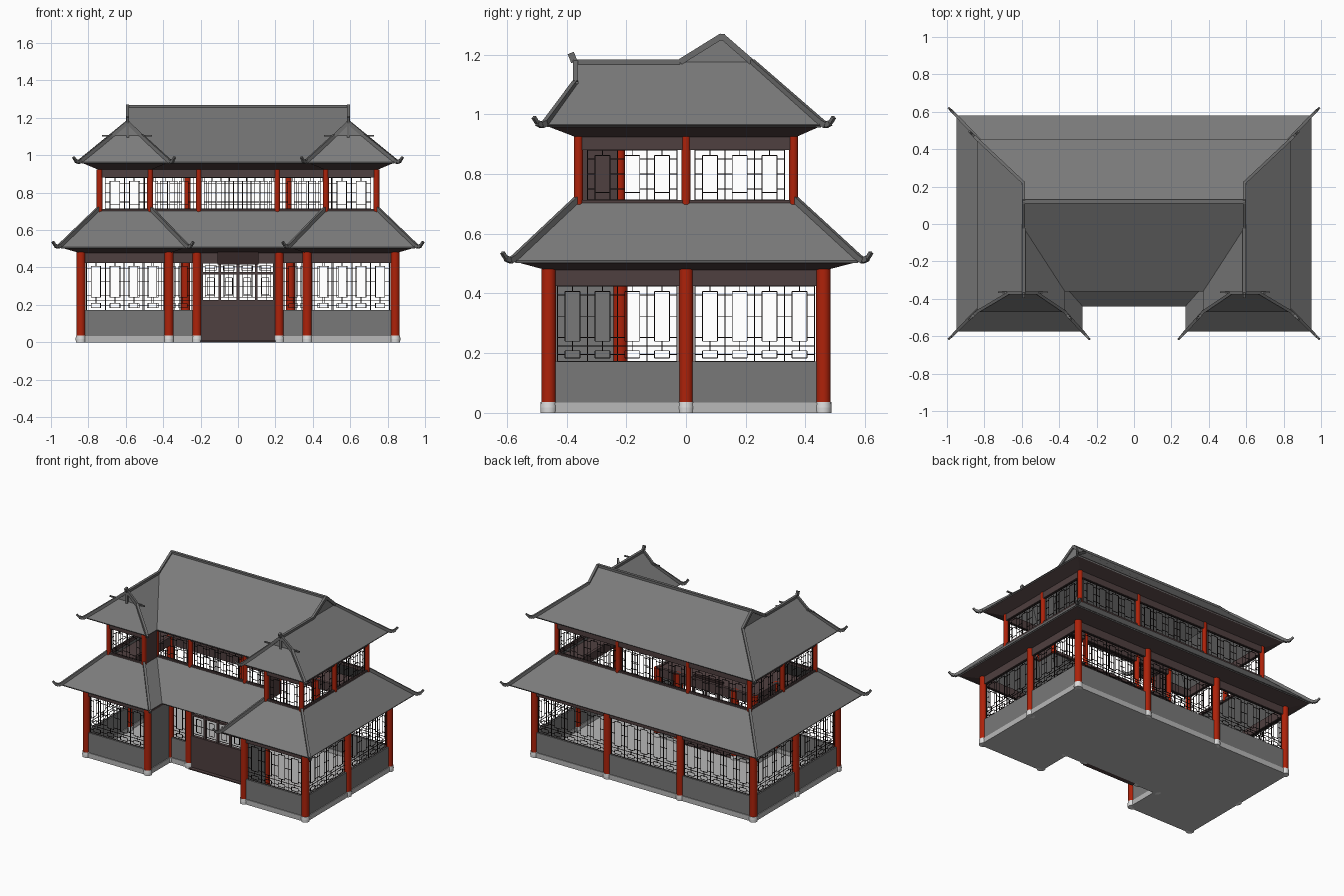
import bpy
import bmesh
from mathutils import Vector

default_cube = bpy.data.objects.get("Cube")
if default_cube:
    bpy.data.objects.remove(default_cube, do_unlink=True)


def material(name, red, green, blue):
    mat = bpy.data.materials.new(name)
    mat.use_nodes = True
    mat.diffuse_color = (red, green, blue, 1)
    mat.node_tree.nodes["Principled BSDF"].inputs["Base Color"].default_value = (red, green, blue, 1)
    return mat


tile_grey = material("tile grey", .2, .2, .2)
ridge_grey = material("ridge grey", .15, .15, .15)
wall_grey = material("wall grey", .19, .19, .19)
pale_stone = material("pale stone", .48, .48, .48)
white_stone = material("white stone", .72, .72, .72)
lacquer_red = material("lacquer red", .42, .016, .003)
dark_wood = material("dark wood", .078, .05, .05)
plaque_brown = material("plaque brown", .035, .02, .02)
lattice_black = material("lattice black", .014, .01, .01)

parts = {}


def mesh_of(part, mat):
    """Return the growing mesh of a named part."""
    if part not in parts:
        parts[part] = (bmesh.new(), mat)
    return parts[part][0]


def beam(part, mat, start, end, width, height):
    """Add a box running from start to end."""
    bm = mesh_of(part, mat)
    start, end = Vector(start), Vector(end)
    axis = (end - start).normalized()
    up = Vector((0, 1, 0)) if abs(axis.z) > .95 else Vector((0, 0, 1))
    side = axis.cross(up).normalized() * width / 2
    rise = side.cross(axis).normalized() * height / 2
    rings = [[bm.verts.new(p + side * a + rise * b) for a, b in ((-1, -1), (1, -1), (1, 1), (-1, 1))]
             for p in (start, end)]
    bm.faces.new(rings[0][::-1])
    bm.faces.new(rings[1])
    for i in range(4):
        j = (i + 1) % 4
        bm.faces.new((rings[0][i], rings[0][j], rings[1][j], rings[1][i]))


def chain(part, mat, points, width, height):
    """Add mirrored beams following a path."""
    for s in (1, -1):
        for a, b in zip(points, points[1:]):
            beam(part, mat, (a[0] * s, a[1], a[2]), (b[0] * s, b[1], b[2]), width, height)


def sheet(part, mat, points, facing):
    """Add a flat panel and its mirror image, turned to a chosen side."""
    bm = mesh_of(part, mat)
    for s in (1, -1):
        face = bm.faces.new([bm.verts.new((x * s, y, z)) for x, y, z in points])
        face.normal_update()
        if face.normal.dot(Vector((facing[0] * s, facing[1], facing[2]))) < 0:
            face.normal_flip()


def skirt(part, mat, outer, outer_z, inner, inner_z, facing):
    """Join two plan outlines at different heights."""
    for (a, b), (c, d) in zip(zip(outer, outer[1:]), zip(inner, inner[1:])):
        sheet(part, mat, [(*a, outer_z), (*b, outer_z), (*d, inner_z), (*c, inner_z)], facing)


def half_plan(front, inner, wing_front, outer, back):
    """Half of the U-shaped plan, from the middle front to the middle back."""
    return [(0, front), (inner, front), (inner, wing_front), (outer, wing_front), (outer, back), (0, back)]


lower_wall = half_plan(-.22, .37, -.46, .84, .46)
lower_eave = half_plan(-.44, .275, -.575, .95, .58)
upper_wall = half_plan(-.22, .47, -.36, .74, .36)
upper_eave = half_plan(-.36, .37, -.47, .84, .455)
UP, DOWN, OUT, FRONT = (0, 0, 1), (0, 0, -1), (1, 0, 0), (0, -1, 0)

# Ground slab
bm = mesh_of("floor_slab", pale_stone)
outline = lower_wall[1:5] + [(-x, y) for x, y in lower_wall[4:0:-1]]
slab = bm.faces.new([bm.verts.new((x, y, 0)) for x, y in outline])
top = bmesh.ops.extrude_face_region(bm, geom=[slab])["geom"]
for v in top:
    if isinstance(v, bmesh.types.BMVert):
        v.co.z = .008
bmesh.ops.recalc_face_normals(bm, faces=bm.faces)


class Span:
    """A straight wall stretch between two columns."""

    def __init__(self, start, end):
        self.start, self.end = Vector(start), Vector(end)
        self.length = (self.end - self.start).length
        self.step = (self.end - self.start) / self.length

    def at(self, distance, z):
        return (*(self.start + self.step * distance), z)

    def strip(self, part, mat, low, high, depth=.02, inset=0):
        mid = (low + high) / 2
        beam(part, mat, self.at(inset, mid), self.at(self.length - inset, mid), depth, high - low)

    def bar(self, a, z, b, z_end, size=.003):
        beam("window_lattice", lattice_black, self.at(a, z), self.at(b, z_end), size, size)

    def frame(self, a, b, low, high):
        for z in (low, high):
            self.bar(a, z, b, z)
        for t in (a, b):
            self.bar(t, low, t, high)

    def lattice(self, low, high, small_row):
        edge = .03
        self.frame(edge, self.length - edge, low, high)
        count = max(1, round((self.length - 2 * edge) / .1))
        pitch = (self.length - 2 * edge) / count
        base = low + .068 if small_row else low + .025
        crown = high - .018
        for i in range(count):
            left, right = edge + pitch * i, edge + pitch * (i + 1)
            mid = (left + right) / 2
            a, b = mid - pitch / 4, mid + pitch / 4
            self.frame(a, b, base, crown)
            if i:
                self.bar(left, low, left, high)
            for z in (base + .012, (base + crown) / 2, crown - .012):
                self.bar(left, z, a, z)
                self.bar(b, z, right, z)
            self.bar(mid, crown, mid, high)
            if small_row:
                self.frame(a, b, low + .012, low + .036)
                self.bar(left, low + .024, a, low + .024)
                self.bar(b, low + .024, right, low + .024)
                self.bar(left, low + .052, right, low + .052)
                self.bar(mid, low + .036, mid, base)
            else:
                self.bar(a, low, a, base)
                self.bar(b, low, b, base)


def lower_bay(start, end, solid=False):
    span = Span(start, end)
    span.strip("base_course", pale_stone, 0, .035, .03)
    span.strip("lower_wall", wall_grey, .035, .425 if solid else .172)
    span.strip("lower_lintel", dark_wood, .425, .485)
    if not solid:
        span.lattice(.172, .425, True)


def upper_bay(start, end, solid=False):
    span = Span(start, end)
    span.strip("upper_lintel", dark_wood, .88, .935)
    span.strip("upper_sill", dark_wood, .695, .88 if solid else .713)
    if not solid:
        span.lattice(.713, .88, False)


# Walls and windows of both storeys
for bay, plan, post, back_post in ((lower_bay, lower_wall, .22, .28), (upper_bay, upper_wall, .21, .27)):
    _, notch, wing, corner, rear, _ = plan
    for s in (1, -1):
        def side(point):
            return (point[0] * s, point[1])
        bay(side((post, notch[1])), side(notch))
        bay(side(notch), side(wing), solid=True)
        bay(side(wing), side(corner))
        bay(side(corner), side((corner[0], 0)))
        bay(side((corner[0], 0)), side(rear))
        bay(side(rear), side((back_post, rear[1])))
    bay((-back_post, rear[1]), (back_post, rear[1]))
upper_bay((-.21, -.22), (.21, -.22))

# Entrance doors, transom and plaque
door = Span((-.22, -.22), (.22, -.22))
door.strip("entrance_doors", dark_wood, .004, .225, .02, .01)
door.strip("door_lintel", dark_wood, .42, .485)
door.strip("door_transom_rail", dark_wood, .363, .375, .016)
for i in range(5):
    t = .025 + i * .0975
    beam("door_stiles", dark_wood, door.at(t, .225), door.at(t, .42), .014, .014)
    if i < 4:
        door.frame(t + .02, t + .078, .385, .41)
        door.frame(t + .03, t + .068, .255, .345)
        for z in (.24, .30):
            door.bar(t, z, t + .0975, z)
beam("door_plaque", plaque_brown, (-.11, -.25, .455), (.11, -.25, .455), .02, .08)
beam("threshold", dark_wood, (-.2, -.23, .005), (.2, -.23, .005), .05, .007)

# Lower roof, with its sloping eave lining
skirt("lower_roof", tile_grey, lower_eave, .51, upper_wall, .712, UP)
skirt("lower_eave_lining", dark_wood, lower_eave, .507, lower_wall, .476, DOWN)

# Upper roof: main ridge, two wings and their gables
eave_z, wing_z, ridge_z, knee_z = .965, 1.175, 1.262, 1.105
peak, peak_mid = (.59, .12, ridge_z), (0, .12, ridge_z)
valley_top, back_top = (.59, -.02, wing_z), (.59, .22, wing_z)
wing_tip, knee_in, knee_out = (.59, -.37, wing_z), (.517, -.37, knee_z), (.673, -.37, knee_z)
front_mid, valley, eave_in, eave_out, eave_back, back_mid = [(x, y, eave_z) for x, y in upper_eave]
for outline in ([peak_mid, peak, valley_top, valley, front_mid],
                [peak_mid, peak, back_top, eave_back, back_mid],
                [wing_tip, back_top, eave_back, eave_out, knee_out],
                [wing_tip, valley_top, valley, eave_in, knee_in],
                [eave_in, eave_out, knee_out, knee_in]):
    sheet("upper_roof", tile_grey, outline, UP)
sheet("main_gables", tile_grey, [peak, valley_top, back_top], OUT)
sheet("wing_gables", tile_grey, [wing_tip, knee_in, knee_out], FRONT)
skirt("upper_eave_lining", dark_wood, upper_eave, .962, upper_wall, .92, DOWN)


def hip(top_points, corner, dx, dy):
    """Add a hip ridge ending in an upturned, tapering tip."""
    x, y, z = corner
    tip = [(x + dx * d, y + dy * d, z + rise) for d, rise in ((0, .006), (.014, -.002), (.028, .006), (.04, .025))]
    chain("hip_ridges", ridge_grey, top_points + tip[:2], .016, .02)
    chain("hip_tips", ridge_grey, tip[1:3], .014, .018)
    chain("hip_tips", ridge_grey, tip[2:], .012, .012)


# Hip ridges, verges and ridge caps
for i, dx, dy in ((2, -.9, -1), (3, 1, -1), (4, 1, 1)):
    hip([(*upper_wall[i], .72)], (*lower_eave[i], .512), dx, dy)
hip([wing_tip, knee_in], eave_in, -.8, -1)
hip([wing_tip, knee_out], eave_out, 1, -1)
hip([peak, back_top], eave_back, 1, 1)
chain("hip_ridges", ridge_grey, [peak, valley_top], .016, .02)
beam("main_ridge", ridge_grey, (-.597, .12, ridge_z - .004), (.597, .12, ridge_z - .004), .02, .022)
chain("wing_ridges", ridge_grey, [valley_top, (.59, -.375, wing_z)], .018, .016)

# Gable pendants, ledges and flared ridge ends
chain("gable_pendants", ridge_grey, [(.59, -.37, knee_z - .038), wing_tip], .014, .016)
chain("gable_ledges", ridge_grey, [(.46, -.365, knee_z), (.727, -.365, knee_z)], .01, .008)
chain("ridge_finials", ridge_grey, [(.59, -.374, wing_z), (.59, -.386, wing_z + .03)], .014, .022)


# Columns with stone feet
def turned(part, mat, x, y, profile):
    bm = mesh_of(part, mat)
    for (r1, z1), (r2, z2) in zip(profile, profile[1:]):
        ring = bmesh.ops.create_cone(bm, cap_ends=True, segments=16, radius1=r1, radius2=r2, depth=z2 - z1)
        bmesh.ops.translate(bm, verts=ring["verts"], vec=(x, y, (z1 + z2) / 2))


for plan, post, back_post, upper in ((lower_wall, .22, .28, False), (upper_wall, .21, .27, True)):
    spots = plan[1:5] + [(post, plan[0][1]), (plan[3][0], 0), (back_post, plan[4][1])]
    for x, y in [(s * x, y) for x, y in spots for s in (1, -1)]:
        if upper:
            turned("upper_columns", lacquer_red, x, y, [(.0155, .695), (.0155, .925)])
        else:
            turned("lower_columns", lacquer_red, x, y, [(.0245, .03), (.0245, .482)])
            turned("column_feet", white_stone, x, y, [(.027, 0), (.028, .018), (.0265, .037)])

# Turn the parts into objects
for name, (bm, mat) in parts.items():
    if name.endswith("roof"):
        bmesh.ops.remove_doubles(bm, verts=bm.verts, dist=.0005)
    mesh = bpy.data.meshes.new(name)
    bm.to_mesh(mesh)
    bm.free()
    mesh.materials.append(mat)
    obj = bpy.data.objects.new(name, mesh)
    bpy.context.collection.objects.link(obj)
    if name.endswith("roof"):
        shell = obj.modifiers.new("thickness", "SOLIDIFY")
        shell.thickness, shell.offset = .01, -1
    if name.startswith(("upper_columns", "lower_columns", "column_feet")):
        bpy.ops.object.select_all(action="DESELECT")
        obj.select_set(True)
        bpy.context.view_layer.objects.active = obj
        bpy.ops.object.shade_smooth_by_angle()
